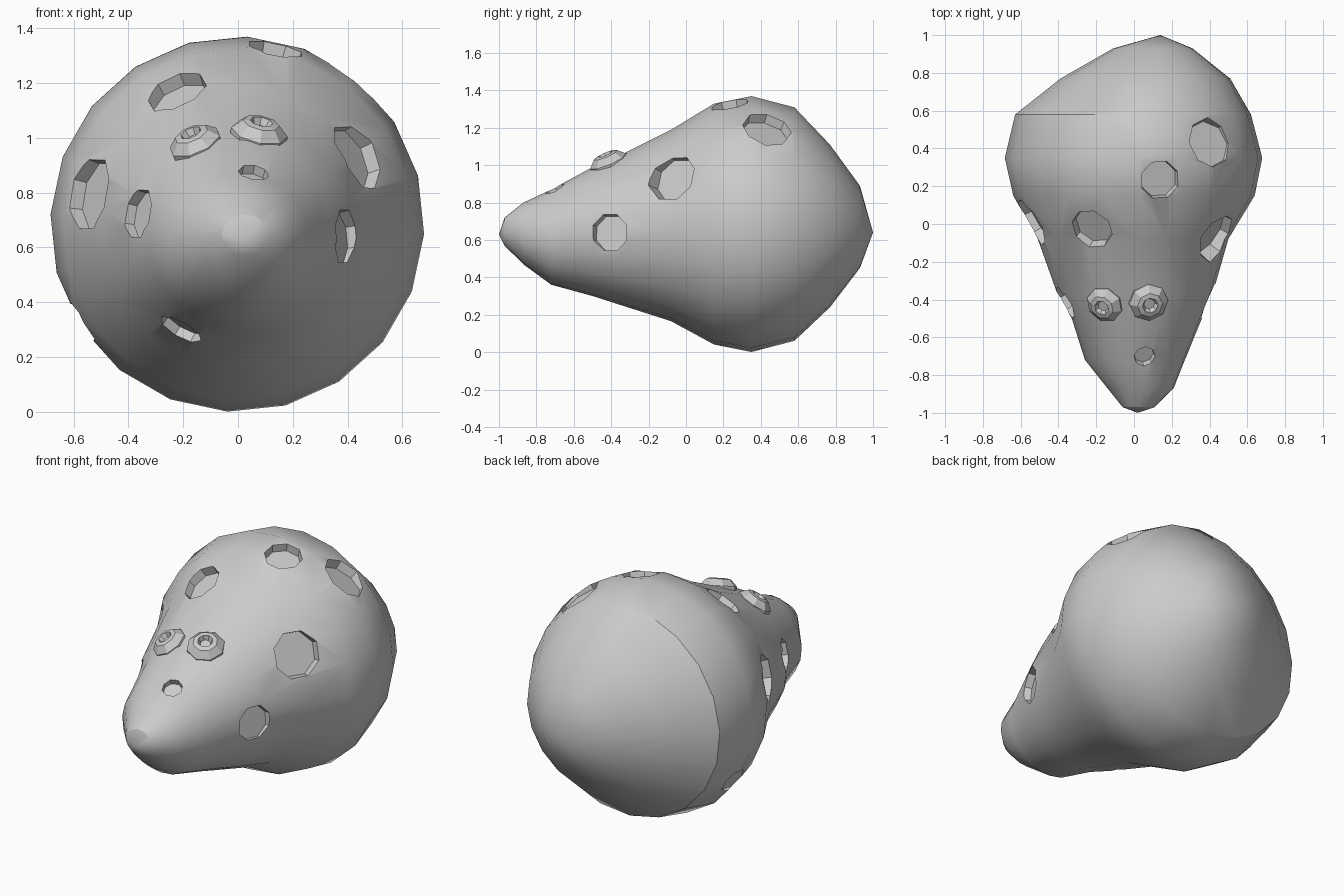
import bpy, bmesh, math
from mathutils import Vector, Matrix
from mathutils.bvhtree import BVHTree

if "Cube" in bpy.data.objects:
    bpy.data.objects.remove(bpy.data.objects["Cube"])

SEG = 20


def add_object(name, bm):
    bmesh.ops.recalc_face_normals(bm, faces=bm.faces)
    me = bpy.data.meshes.new(name)
    bm.to_mesh(me)
    ob = bpy.data.objects.new(name, me)
    bpy.context.collection.objects.link(ob)
    return ob


def loop(bm, points):
    return [bm.verts.new(p) for p in points]


def skin(bm, loops):
    for a, b in zip(loops, loops[1:]):
        n = len(a)
        for i in range(n):
            bm.faces.new((a[i], a[(i + 1) % n], b[(i + 1) % n], b[i]))


def fan(bm, ring, tip):
    v = bm.verts.new(tip)
    for i in range(len(ring)):
        bm.faces.new((ring[i], ring[(i + 1) % len(ring)], v))


# Rock body: elliptical sections along y (y, left, right, bottom, top)
sections = [
    (-0.97, -0.06, 0.11, 0.57, 0.72),
    (-0.87, -0.14, 0.21, 0.47, 0.80),
    (-0.72, -0.26, 0.27, 0.36, 0.87),
    (-0.50, -0.33, 0.36, 0.30, 0.99),
    (-0.36, -0.41, 0.42, 0.255, 1.05),
    (-0.08, -0.51, 0.50, 0.165, 1.19),
    (0.15, -0.64, 0.64, 0.04, 1.33),
    (0.35, -0.685, 0.68, 0.00, 1.37),
    (0.58, -0.63, 0.62, 0.06, 1.31),
    (0.77, -0.39, 0.51, 0.24, 1.11),
    (0.93, -0.11, 0.31, 0.45, 0.89),
]
bm = bmesh.new()
rings = []
for y, l, r, b, t in sections:
    angs = [math.radians(-3) + math.tau * i / SEG for i in range(SEG)]
    rings.append(loop(bm, [((l + r) / 2 + (r - l) / 2 * math.cos(a), y,
                            (b + t) / 2 + (t - b) / 2 * math.sin(a)) for a in angs]))
skin(bm, rings)
fan(bm, rings[0], (0.02, -1.0, 0.63))
fan(bm, rings[-1], (0.14, 1.0, 0.64))
body = add_object("rock_body", bm)
tree = BVHTree.FromBMesh(bm)
bm.free()


def surface_frame(p):
    co, no, _, _ = tree.find_nearest(Vector(p))
    if no.dot(co - Vector((0, 0.2, 0.68))) < 0:
        no = -no
    return Matrix.Translation(co) @ no.to_track_quat('Z', 'Y').to_matrix().to_4x4()


def turned(name, profile, n, frame):
    # Closed faceted solid turned around the local surface normal
    bm = bmesh.new()
    loops = [loop(bm, [frame @ Vector((r * math.cos(math.tau * (i + .5) / n),
                                       r * math.sin(math.tau * (i + .5) / n), z))
                       for i in range(n)]) for r, z in profile]
    skin(bm, loops)
    bm.faces.new(loops[0])
    bm.faces.new(loops[-1])
    ob = add_object(name, bm)
    bm.free()
    return ob


# Sunken craters: position, radius, depth
craters = [
    ((-0.22, -0.02, 1.16), 0.12, 0.05),
    ((0.14, 0.23, 1.34), 0.11, 0.045),
    ((0.40, 0.43, 1.19), 0.14, 0.05),
    ((0.45, -0.08, 0.94), 0.14, 0.05),
    ((0.40, -0.41, 0.64), 0.11, 0.04),
    ((-0.56, 0.00, 0.80), 0.145, 0.05),
    ((-0.39, -0.43, 0.73), 0.10, 0.04),
    ((0.06, -0.71, 0.89), 0.06, 0.035),
    ((-0.22, -0.32, 0.28), 0.09, 0.035),
    ((-0.58, 0.36, 0.32), 0.09, 0.035),
]
bpy.context.view_layer.objects.active = body
for p, r, d in craters:
    cut = turned("crater_cutter", [(r * 0.9, -d), (r * 1.1, 0.12)], 8, surface_frame(p))
    cut.hide_render = True
    mod = body.modifiers.new("crater", 'BOOLEAN')
    mod.operation = 'DIFFERENCE'
    mod.solver = 'EXACT'
    mod.object = cut
    bpy.ops.object.modifier_apply(modifier=mod.name)
    bpy.data.objects.remove(cut)

# Smooth skin with crisp crater edges
body.select_set(True)
bpy.ops.object.shade_smooth_by_angle(angle=math.radians(30))

# Raised rim craters on the upper front
for p, k in (((-0.16, -0.43, 0.99), 1.0), ((0.08, -0.42, 1.03), 1.05)):
    prof = [(0.10, -0.04), (0.10, 0.005), (0.065, 0.04), (0.04, 0.045), (0.028, 0.02)]
    turned("raised_crater", [(r * k, z * k) for r, z in prof], 8, surface_frame(p))
